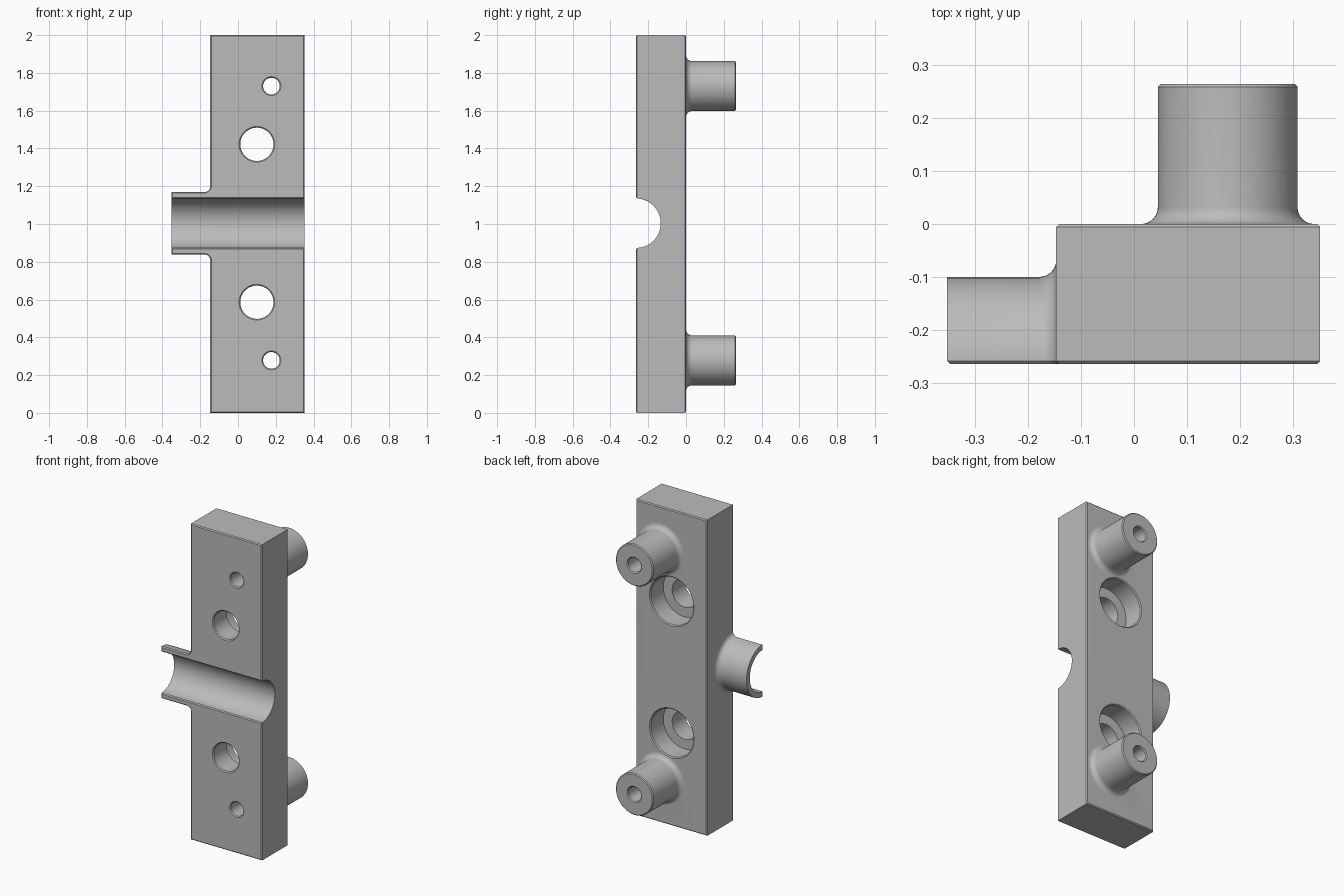
import bpy, bmesh, math
from mathutils import Matrix

cube = bpy.data.objects.get("Cube")
if cube:
    bpy.data.objects.remove(cube, do_unlink=True)

# Main dimensions
LEFT, RIGHT, FRONT, BACK, TOP = -0.147, 0.352, -0.265, 0.0, 2.0
MID = 1.004          # height of the trough axis
CH = 0.006           # edge chamfer
FILLET = 0.032
TO_BACK = Matrix.Rotation(-math.pi / 2, 4, 'X')
TO_SIDE = Matrix.Rotation(-math.pi / 2, 4, 'Y')

grey = bpy.data.materials.new("machined_grey")
grey.use_nodes = True
grey.diffuse_color = (0.5, 0.5, 0.5, 1)
grey.node_tree.nodes["Principled BSDF"].inputs["Base Color"].default_value = (0.5, 0.5, 0.5, 1)


def finish(bm, name):
    bmesh.ops.recalc_face_normals(bm, faces=bm.faces)
    mesh = bpy.data.meshes.new(name)
    bm.to_mesh(mesh)
    bm.free()
    mesh.materials.append(grey)
    ob = bpy.data.objects.new(name, mesh)
    bpy.context.collection.objects.link(ob)
    return ob


def lathe(name, profile, turn, place, half=False):
    """Revolve (radius, height) points; a half turn gets a chamfered flat cap."""
    bm = bmesh.new()
    vs = [bm.verts.new((r, 0, h)) for r, h in profile]
    es = [bm.edges.new(pair) for pair in zip(vs, vs[1:])]
    bmesh.ops.spin(bm, geom=vs + es, cent=(0, 0, 0), axis=(0, 0, 1),
                   angle=math.pi if half else math.tau, steps=36 if half else 72)
    bmesh.ops.remove_doubles(bm, verts=bm.verts, dist=1e-5)
    if half:
        rim = [e for e in bm.edges if e.is_boundary]
        bmesh.ops.holes_fill(bm, edges=rim, sides=0)
        bmesh.ops.bevel(bm, geom=rim, offset=CH, segments=1, affect='EDGES')
    bm.transform(Matrix.Translation(place) @ turn)
    return finish(bm, name)


def root_fillet(radius):
    """Concave quarter arc running from the base plane up to the wall."""
    steps = [i * math.pi / 16 for i in range(9)]
    return [(radius + FILLET * (1 - math.sin(a)), FILLET * (1 - math.cos(a))) for a in steps]


def combine(target, tool, operation):
    mod = target.modifiers.new(tool.name, 'BOOLEAN')
    mod.operation, mod.object, mod.solver = operation, tool, 'EXACT'
    bpy.context.view_layer.objects.active = target
    bpy.ops.object.modifier_apply(modifier=mod.name)
    bpy.data.objects.remove(tool, do_unlink=True)


# Plate with chamfered front and back rims
bm = bmesh.new()
bmesh.ops.create_cube(bm, size=1)
bm.transform(Matrix.Translation(((LEFT + RIGHT) / 2, (FRONT + BACK) / 2, TOP / 2))
             @ Matrix.Diagonal((RIGHT - LEFT, BACK - FRONT, TOP, 1)))
rims = [e for e in bm.edges if abs(e.verts[0].co.y - e.verts[1].co.y) < 1e-4]
bmesh.ops.bevel(bm, geom=rims, offset=CH, segments=1, affect='EDGES')
block = finish(bm, "mounting_block")

# Half-round trough stub on the side
pipe_r, pipe_len = 0.165, 0.206
stub = [(0, -0.03), (pipe_r + FILLET, -0.03)] + root_fillet(pipe_r)
stub += [(pipe_r, pipe_len), (0, pipe_len)]
combine(block, lathe("trough_stub", stub, TO_SIDE, (LEFT, FRONT, MID), half=True), 'UNION')

# Filleted round bosses on the back
boss_r, boss_len, boss_x = 0.132, 0.265, 0.177
boss = [(0, -0.03), (boss_r + FILLET, -0.03)] + root_fillet(boss_r)
boss += [(boss_r, boss_len - CH), (boss_r - CH, boss_len), (0, boss_len)]
for side in (-1, 1):
    combine(block, lathe("boss", boss, TO_BACK, (boss_x, BACK, MID + side * 0.726)), 'UNION')


def hole(r_front, r_back, step, end):
    """Stepped drill shape with a small countersink at each mouth."""
    e = 0.003
    return [(0, FRONT - e), (r_front + CH + e, FRONT - e), (r_front, FRONT + CH),
            (r_front, step), (r_back, step), (r_back, end - CH),
            (r_back + CH + e, end + e), (0, end + e)]


# Counterbored bolt holes and boss bores
for side in (-1, 1):
    combine(block, lathe("bolt_hole", hole(0.088, 0.15, -0.13, BACK), TO_BACK,
                         (0.1, 0, MID + side * 0.418)), 'DIFFERENCE')
    combine(block, lathe("boss_bore", hole(0.044, 0.045, 0.0, boss_len), TO_BACK,
                         (boss_x, 0, MID + side * 0.726)), 'DIFFERENCE')

# Half-round groove with flared lips along the whole width
groove_r = 0.131
arc = [(groove_r * math.cos(i * math.pi / 40), groove_r * math.sin(i * math.pi / 40))
       for i in range(2, 39)]
lip = groove_r + 0.016
section = [(lip, -0.01), (groove_r, CH)] + arc[1:-1] + [(-groove_r, CH), (-lip, -0.01)]
bm = bmesh.new()
face = bm.faces.new([bm.verts.new((-0.4, FRONT + y, MID + z)) for z, y in section])
sweep = bmesh.ops.extrude_face_region(bm, geom=[face])["geom"]
bmesh.ops.translate(bm, vec=(0.8, 0, 0), verts=[g for g in sweep if isinstance(g, bmesh.types.BMVert)])
combine(block, finish(bm, "groove_cutter"), 'DIFFERENCE')

# Smooth round walls, sharp machined edges
bpy.ops.object.select_all(action='DESELECT')
block.select_set(True)
bpy.context.view_layer.objects.active = block
bpy.ops.object.shade_smooth_by_angle(angle=math.radians(30))
